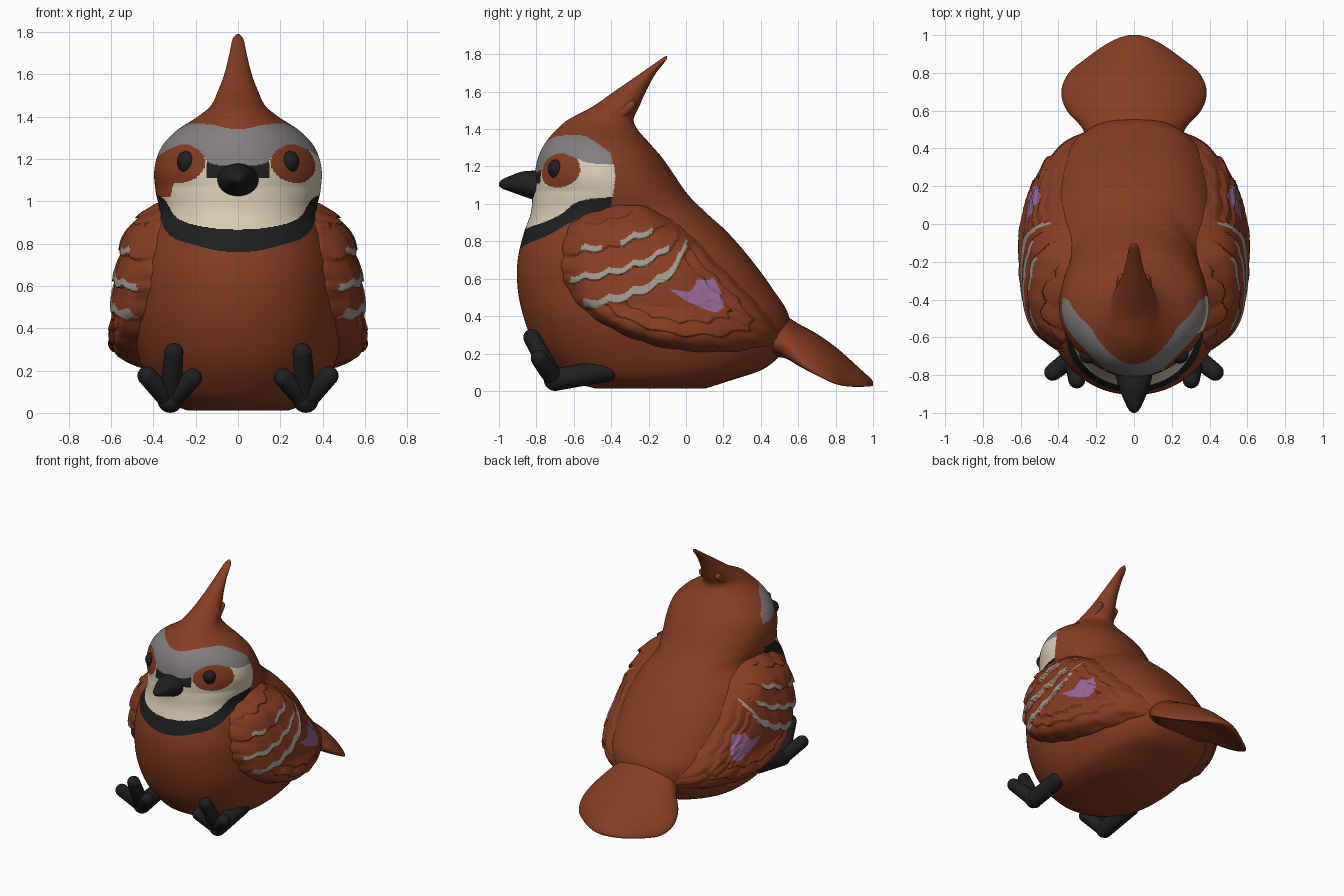
import bpy, bmesh, math
from mathutils import Vector

if "Cube" in bpy.data.objects:
    bpy.data.objects.remove(bpy.data.objects["Cube"])

def material(name, rgb):
    m = bpy.data.materials.new(name)
    m.diffuse_color = (*rgb, 1)
    m.use_nodes = True
    m.node_tree.nodes["Principled BSDF"].inputs["Base Color"].default_value = m.diffuse_color
    return m

MATS = [material("rust brown", (.24, .046, .016)), material("brow grey", (.23, .21, .215)),
        material("cream", (.70, .60, .46)), material("black", (.014, .014, .015)),
        material("stripe grey", (.35, .31, .265)), material("mauve", (.31, .14, .32))]
BROWN, GREY, CREAM, BLACK, STRIPE, MAUVE = range(6)

def clamp(v):
    return max(0, min(1, v))

def curve(pts, t):
    """Smooth interpolation of rows (key, values...) at key t."""
    t = min(max(t, pts[0][0]), pts[-1][0])
    i = next((k for k in range(len(pts) - 1) if t <= pts[k + 1][0]), len(pts) - 2)
    a, b = pts[i], pts[i + 1]
    h = b[0] - a[0]
    p, n = pts[max(i - 1, 0)], pts[min(i + 2, len(pts) - 1)]
    u = (t - a[0]) / h
    out = []
    for k in range(1, len(a)):
        da = (b[k] - p[k]) / (b[0] - p[0]) * h
        db = (n[k] - a[k]) / (n[0] - a[0]) * h
        out.append((2*u**3 - 3*u*u + 1) * a[k] + (u**3 - 2*u*u + u) * da
                   + (3*u*u - 2*u**3) * b[k] + (u**3 - u*u) * db)
    return out

def finish(name, bm, rule):
    bmesh.ops.recalc_face_normals(bm, faces=bm.faces)
    for f in bm.faces:
        f.smooth = True
        f.material_index = rule(f.calc_center_median()) if callable(rule) else rule
    me = bpy.data.meshes.new(name)
    bm.to_mesh(me)
    bm.free()
    for m in MATS:
        me.materials.append(m)
    ob = bpy.data.objects.new(name, me)
    bpy.context.collection.objects.link(ob)
    return ob

def skin(name, rings, rule):
    """Closed skin over a list of rings, capped at both ends."""
    bm = bmesh.new()
    vs = [[bm.verts.new(p) for p in r] for r in rings]
    n = len(vs[0])
    for a, b in zip(vs, vs[1:]):
        for i in range(n):
            bm.faces.new((a[i], a[(i + 1) % n], b[(i + 1) % n], b[i]))
    bm.faces.new(vs[0])
    bm.faces.new(vs[-1])
    return finish(name, bm, rule)

def capsule(name, a, b, r, mat, taper=.9):
    a, b = Vector(a), Vector(b)
    d = b - a
    q = d.to_track_quat('Z', 'Y')
    bm = bmesh.new()
    bmesh.ops.create_uvsphere(bm, u_segments=24, v_segments=17, radius=r)
    for v in bm.verts:
        if v.co.z > 0:
            v.co = Vector((v.co.x * taper, v.co.y * taper, v.co.z * taper + d.length))
        v.co = a + q @ v.co
    return finish(name, bm, mat)

# Body, head and crest: height, front y, back y, widest y, half width
BODY = [(.012, -.48, .10, -.2, .24), (.05, -.62, .22, -.2, .34), (.12, -.71, .42, -.2, .405),
        (.25, -.81, .54, -.22, .465), (.40, -.87, .55, -.25, .50), (.55, -.90, .46, -.28, .50),
        (.70, -.90, .35, -.33, .48), (.85, -.865, .22, -.38, .43), (.95, -.83, .11, -.42, .375),
        (1.05, -.82, .01, -.42, .39), (1.15, -.81, -.06, -.45, .395), (1.25, -.79, -.13, -.45, .365),
        (1.33, -.75, -.20, -.47, .295), (1.40, -.69, -.26, -.47, .19), (1.45, -.63, -.28, -.46, .13),
        (1.52, -.50, -.25, -.38, .095), (1.60, -.385, -.215, -.30, .065),
        (1.70, -.24, -.16, -.20, .04), (1.77, -.14, -.105, -.12, .024), (1.79, -.11, -.10, -.105, .006)]

def roundness(z, back):
    if back:
        return 2.5 - .5 * clamp((z - .75) / .3)
    return 2.15 - .3 * clamp((z - .95) / .12)

def power(v, e):
    return math.copysign(abs(v) ** e, v)

def body_ring(z, seg=300):
    yf, yb, ym, hw = curve(BODY, z)
    ring = []
    for i in range(seg):
        t = 2 * math.pi * i / seg
        e = 2 / roundness(z, math.cos(t) > 0)
        c = power(math.cos(t), e)
        ring.append((hw * power(math.sin(t), e), ym + c * ((yb - ym) if c > 0 else (ym - yf)), z))
    return ring

def body_x(y, z):
    yf, yb, ym, hw = curve(BODY, z)
    n = roundness(z, y > ym)
    t = abs((y - ym) / ((yb - ym) if y > ym else (ym - yf)))
    return hw * max(0, 1 - t ** n) ** (1 / n)

# Face markings: heights of each border by angle around the head
GREY_TOP = [(-30, 1.365), (0, 1.34), (30, 1.365), (60, 1.365), (78, 1.33), (96, 1.26)]
GREY_LOW = [(-20, 1.18), (0, 1.17), (20, 1.18), (30, 1.24), (45, 1.27), (60, 1.25), (75, 1.22), (96, 1.21)]
BIB_TOP = [(-30, .89), (0, .867), (30, .89), (50, .94), (65, 1.01), (96, 1.04)]
BIB_LOW = [(-38, .815), (0, .76), (38, .815), (52, .86), (65, .915), (96, .985)]

def face_paint(c):
    a = math.degrees(math.atan2(abs(c.x), -(c.y + .42)))
    if a > 96 - 60 * abs(c.z - 1.14) ** 1.5 or not .7 < c.z < 1.4:
        return BROWN
    at = lambda border: curve(border, a)[0]
    if c.z > at(GREY_TOP) or c.z < at(BIB_LOW):
        return BROWN
    if c.z < at(BIB_TOP):
        return BLACK
    if c.z > at(GREY_LOW):
        return GREY
    if ((a - 46) / 22) ** 2 + ((c.z - 1.175) / (.088 if c.z < 1.175 else .12)) ** 2 < 1:
        return BROWN
    if a < 23 and 1.11 < c.z:
        return BLACK
    return BROWN if c.x < -.30 - .25 * max(0, 1.1 - c.z) and c.z > 1.02 else CREAM

levels = ([.012 + .708 * i / 44 for i in range(44)] + [.72 + .68 * i / 150 for i in range(150)]
          + [1.4 + .39 * i / 40 for i in range(41)])
skin("body", [body_ring(z) for z in levels], face_paint)

# Beak and tail: y, centre z, half width, half height, droop of the sides
def loft_y(name, rows, steps, mat, seg=48):
    rings = []
    for k in range(steps + 1):
        y = rows[0][0] + (rows[-1][0] - rows[0][0]) * k / steps
        zc, hw, hz, droop = curve(rows, y)
        ts = [2 * math.pi * i / seg for i in range(seg)]
        rings.append([(hw * math.cos(t), y, zc + hz * math.sin(t) - droop * math.cos(t) ** 2) for t in ts])
    return skin(name, rings, mat)

loft_y("beak", [(-1, 1.105, .008, .008, 0), (-.985, 1.106, .027, .023, 0), (-.94, 1.108, .05, .042, 0),
                (-.88, 1.108, .075, .064, 0), (-.81, 1.10, .095, .078, 0), (-.74, 1.10, .10, .08, 0)], 24, BLACK)
loft_y("tail", [(.35, .32, .24, .13, .02), (.5, .30, .27, .12, .05), (.6, .26, .355, .10, .10),
                (.7, .225, .385, .08, .13), (.8, .17, .345, .065, .125), (.88, .115, .25, .05, .085),
                (.95, .066, .15, .035, .035), (.99, .045, .07, .02, .01), (1, .04, .03, .012, 0)], 48, BROWN)

# Wings: feathered pads that follow the body surface
OUTLINE = [(-.66, .72), (-.62, .88), (-.48, .96), (-.25, .99), (-.02, .87), (.18, .67), (.36, .49),
           (.48, .33), (.44, .25), (.2, .21), (-.1, .23), (-.35, .31), (-.55, .44), (-.65, .59)]
LOOP = [(i, *OUTLINE[i % len(OUTLINE)]) for i in range(-2, len(OUTLINE) + 3)]
ROW = [(-.7, .44), (-.53, .455), (-.3, .51), (-.1, .61), (0, .76), (.05, .93)]
PATCH = [(-.09, .545), (-.02, .535), (.02, .53), (.045, .56), (.06, .60), (.11, .59), (.15, .605),
         (.185, .53), (.205, .45), (.17, .42), (.13, .425), (.0, .48)]
GAP = .15

def row_height(y, z):
    return z - curve(ROW, y)[0] + .022 * abs(math.sin(math.pi * (y + .02) / .13))

def inside(poly, y, z):
    hit = False
    for (a, b), (c, d) in zip(poly, poly[1:] + poly[:1]):
        if (b > z) != (d > z) and y < (c - a) * (z - b) / (d - b) + a:
            hit = not hit
    return hit

def wing_paint(c):
    y, z = c.y, c.z
    if inside(PATCH, y, z):
        return MAUVE
    q = row_height(y, z)
    if 0 < q < .044 + .05 * max(0, y + .3) and -.55 < y < .005 and z < .83:
        return STRIPE
    if GAP < q < GAP + .036 and -.62 < y < -.09:
        return STRIPE
    if 2 * GAP < q < 2 * GAP + .034 and (-.56 < y < -.45 or -.35 < y < -.18):
        return STRIPE
    return BROWN

def wing(side):
    cy, cz, seg, steps = -.1, .58, 256, 76
    rings = []
    for k in range(steps + 1):
        r = max(k / steps, .004)
        ring = []
        for i in range(seg):
            py, pz = curve(LOOP, len(OUTLINE) * i / seg)
            low = clamp((.62 - pz + .3 * (.1 - py)) / .3)      # 1 on the free lower edge
            front = clamp((.1 - py) / .3)
            rim = 1 + .02 * abs(math.sin(math.pi * i / 12.8)) * r
            y, z = cy + (py - cy) * r * rim, cz + (pz - cz) * r * rim
            q = row_height(y, z)
            if q > 0:      # short scalloped rows
                lift = .028 * (1 - (q % GAP) / GAP)
            else:          # long flight feathers, stepped towards the lower edge
                step = (r * 5 + .3 * abs(math.sin(math.pi * i / 16))) % 1
                lift = .012 + (.024 * step - .012) * clamp((r - .35) * 4)
            pad = .075 + .09 * clamp((.45 - z) / .25) * clamp((.3 - y) / .35) + .03 * clamp((z - .75) / .15)
            pad = pad * (1 - r ** (3 + 4 * max(low, front))) + lift * min(1, (1 - r) * 9)
            ring.append((side * (body_x(y, z) + (pad if k < steps else -.03)), y, z))
        rings.append(ring)
    return rings

for side, label in ((1, "right"), (-1, "left")):
    skin(label + "_wing", wing(side), wing_paint)
    # Eye
    capsule(label + "_eye", (side * .238, -.685, 1.175), (side * .242, -.692, 1.19), .047, BLACK, 1)
    # Leg and three raised toes
    hub = (side * .32, -.70, .06)
    capsule(label + "_leg", hub, (side * .32, -.42, .11), .06, BLACK, 1)
    for toe, tip in (("middle", (.303, -.825, .285)), ("inner", (.215, -.78, .165)), ("outer", (.43, -.785, .175))):
        capsule(f"{label}_{toe}_toe", hub, (side * tip[0], *tip[1:]), .053, BLACK, .85)
    # Small tuft beside the crest
    capsule(label + "_crest_tuft", (side * .06, -.43, 1.42), (side * .065, -.29, 1.53), .05, BROWN, .5)
